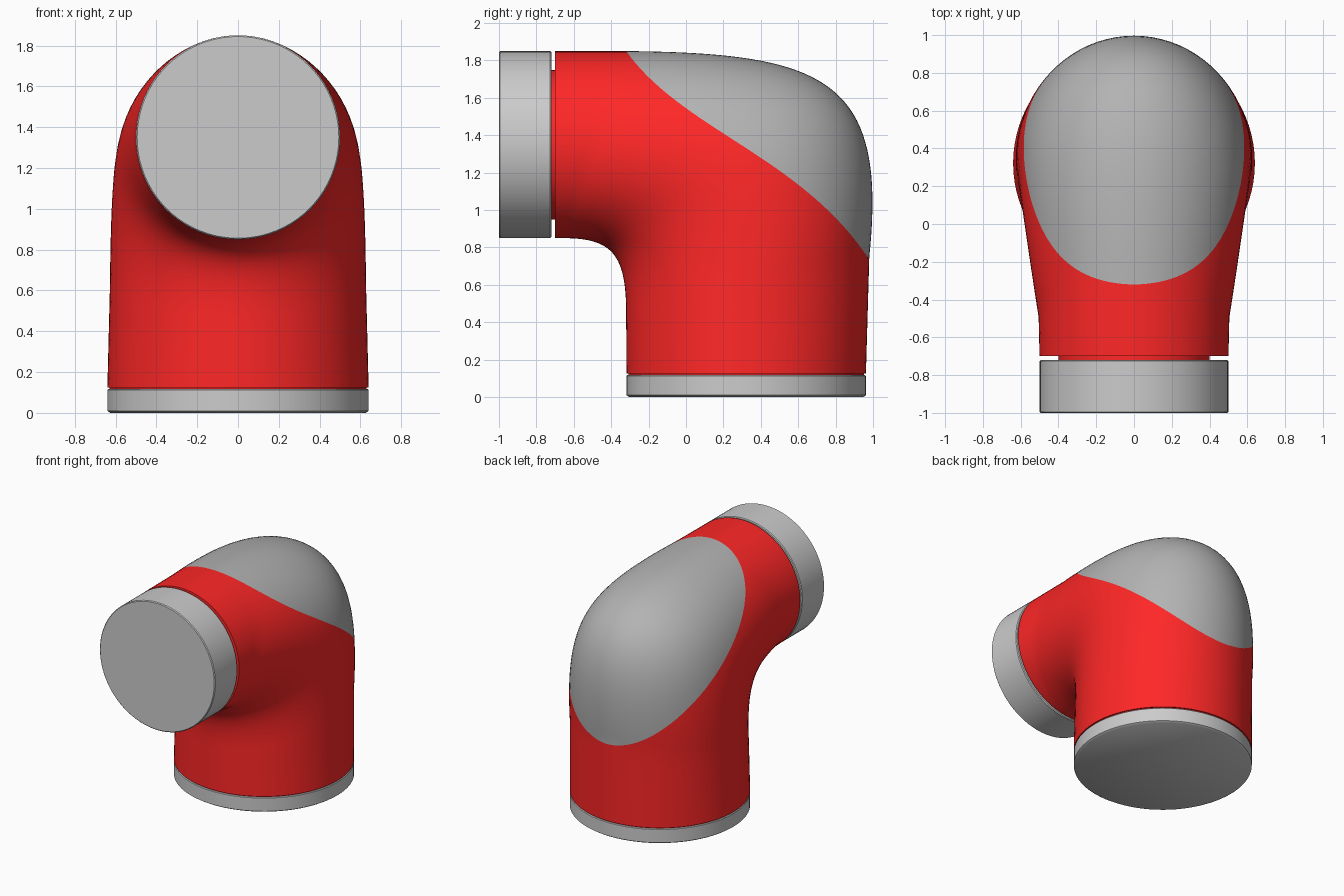
import bpy, bmesh
from math import sin, cos, pi

if "Cube" in bpy.data.objects:
    bpy.data.objects.remove(bpy.data.objects["Cube"])

SIDES = 80


def bez(pts, t):
    c = ((1 - t) ** 3, 3 * t * (1 - t) ** 2, 3 * t * t * (1 - t), t ** 3)
    return tuple(sum(k * p[i] for k, p in zip(c, pts)) for i in range(len(pts[0])))


def mix(a, b, t):
    return tuple(p + (q - p) * t for p, q in zip(a, b))


def material(name, rgb):
    m = bpy.data.materials.new(name)
    m.diffuse_color = (*rgb, 1)
    m.use_nodes = True
    m.node_tree.nodes["Principled BSDF"].inputs["Base Color"].default_value = m.diffuse_color
    return m


def make_object(name, bm, mat=None):
    bmesh.ops.recalc_face_normals(bm, faces=bm.faces)
    me = bpy.data.meshes.new(name)
    bm.to_mesh(me)
    bm.free()
    ob = bpy.data.objects.new(name, me)
    bpy.context.collection.objects.link(ob)
    if mat:
        me.materials.append(mat)
    return ob


def activate(ob):
    bpy.ops.object.select_all(action='DESELECT')
    ob.select_set(True)
    bpy.context.view_layer.objects.active = ob


def smooth(ob):
    activate(ob)
    bpy.ops.object.shade_smooth_by_angle(angle=0.6)


# Each section is an ellipse: (inner y, inner z, outer y, outer z, half width)
def loft(name, sections, mat=None):
    bm = bmesh.new()
    rings = []
    for y0, z0, y1, z1, w in sections:
        ring = []
        for i in range(SIDES):
            a = 2 * pi * i / SIDES
            f = (1 - cos(a)) / 2
            ring.append(bm.verts.new((w * sin(a), y0 + (y1 - y0) * f, z0 + (z1 - z0) * f)))
        rings.append(ring)
    for a, b in zip(rings, rings[1:]):
        for i in range(SIDES):
            j = (i + 1) % SIDES
            bm.faces.new((a[i], a[j], b[j], b[i]))
    bm.faces.new(rings[0])
    bm.faces.new(rings[-1])
    return make_object(name, bm, mat)


def flat(z, r):       # horizontal ring of the wide vertical pipe
    return (0.322 - r, z, 0.322 + r, z, r)


def upright(y, r):    # vertical ring of the narrow front pipe
    return (y, 1.35 - r, y, 1.35 + r, r)


red = material("red", (1.0, 0.02, 0.02))
dark = material("dark_grey", (0.45, 0.45, 0.45))

# Elbow sections: base neck, wide pipe, bend, narrow pipe, front neck
inner = [(-0.32, 0.45), (-0.32, 0.77), (-0.40, 0.85), (-0.66, 0.85)]
outer = [(0.98, 0.75), (1.08, 1.70), (0.75, 1.84), (-0.32, 1.85)]
width = [(0.628,), (0.62,), (0.605,), (0.505,)]
bend = [bez(inner, i / 40) + bez(outer, i / 40) + bez(width, i / 40) for i in range(41)]
start, end = flat(0.125, 0.64), upright(-0.70, 0.50)
sections = [flat(0.11, 0.63), flat(0.125, 0.63)]
sections += [mix(start, bend[0], i / 6) for i in range(6)]
sections += bend
sections += [mix(bend[-1], end, i / 4) for i in range(1, 5)]
sections += [upright(-0.70, 0.40), upright(-0.74, 0.40)]

# Cutter following the S-shaped seam between body and cap
seam = [(-0.32, 1.85), (-0.02, 1.43), (0.604, 1.29), (0.97, 0.75)]
outline = [(-0.36, 1.906)] + [bez(seam, i / 40) for i in range(41)]
outline += [(1.05, 0.632), (1.4, 0.632), (1.4, 2.3), (-0.36, 2.3)]
bm = bmesh.new()
face = bm.faces.new([bm.verts.new((-1, y, z)) for y, z in outline])
ext = bmesh.ops.extrude_face_region(bm, geom=[face])
bmesh.ops.translate(bm, vec=(2, 0, 0),
                    verts=[v for v in ext['geom'] if isinstance(v, bmesh.types.BMVert)])
cutter = make_object("seam_cutter", bm)
cutter.hide_render = True

# Red body and grey cap, split along the seam
for name, op, mat in (("elbow_body", 'DIFFERENCE', red), ("elbow_cap", 'INTERSECT', dark)):
    ob = loft(name, sections, mat)
    activate(ob)
    mod = ob.modifiers.new("split", 'BOOLEAN')
    mod.operation, mod.solver, mod.object = op, 'EXACT', cutter
    bpy.ops.object.modifier_apply(modifier=mod.name)
    # Drop hidden inner faces, the only ones that cross the centre plane
    bm = bmesh.new()
    bm.from_mesh(ob.data)
    hidden = [f for f in bm.faces
              if min(v.co.x for v in f.verts) < -1e-4 and max(v.co.x for v in f.verts) > 1e-4]
    bmesh.ops.delete(bm, geom=hidden, context='FACES')
    bm.to_mesh(ob.data)
    bm.free()
    smooth(ob)
bpy.data.objects.remove(cutter)

# End collars with a fine chamfer
smooth(loft("base_collar", [flat(0, 0.625), flat(0.01, 0.64), flat(0.113, 0.64), flat(0.118, 0.635)]))
smooth(loft("front_collar", [upright(-1.0, 0.494), upright(-0.994, 0.5),
                             upright(-0.726, 0.5), upright(-0.72, 0.494)]))
